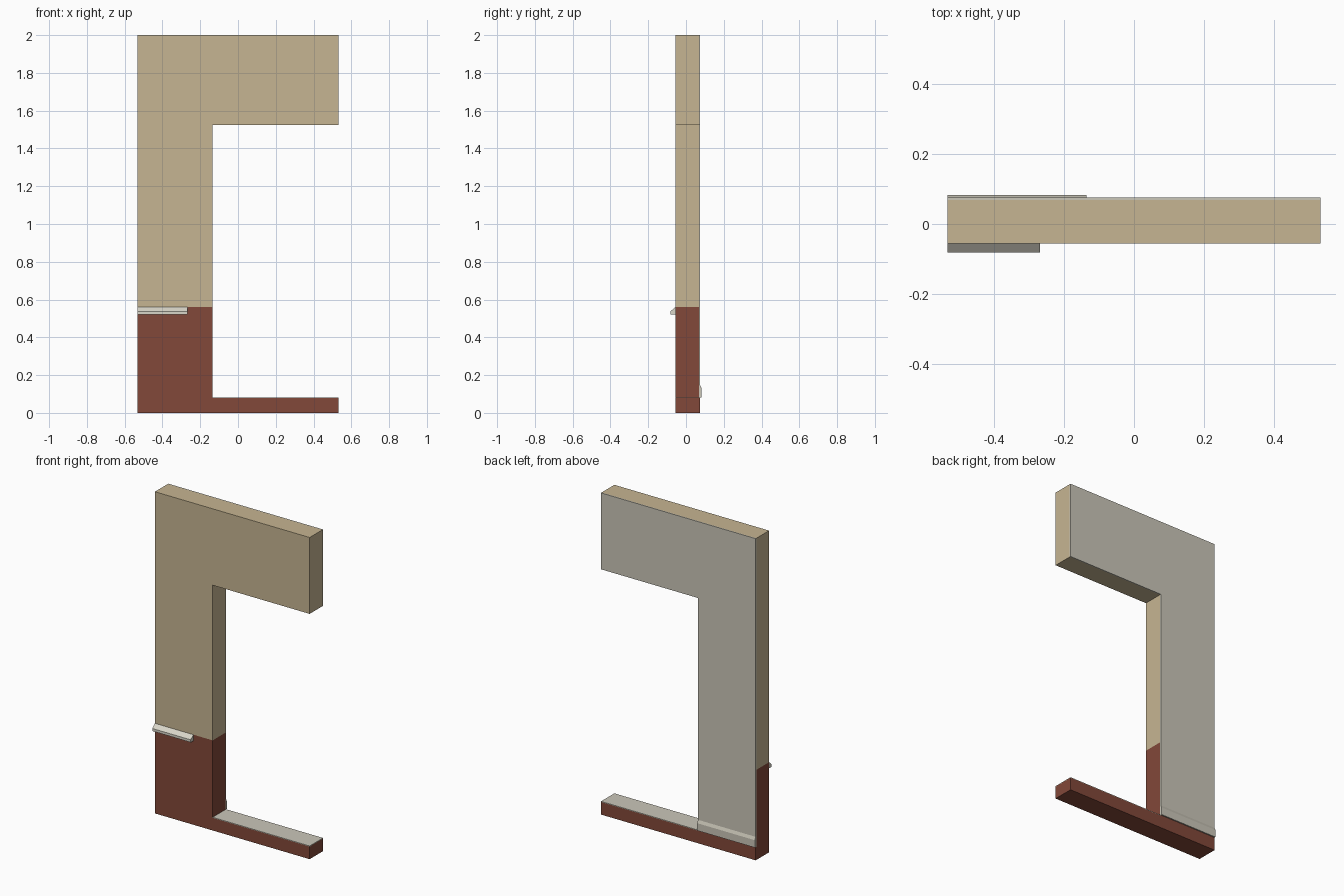
import bpy, bmesh

if "Cube" in bpy.data.objects:
    bpy.data.objects.remove(bpy.data.objects["Cube"])


def material(name, rgb):
    m = bpy.data.materials.new(name)
    m.diffuse_color = (*rgb, 1)
    m.use_nodes = True
    m.node_tree.nodes["Principled BSDF"].inputs["Base Color"].default_value = m.diffuse_color
    return m


TAN = material("tan_render", (0.565, 0.462, 0.287))
BRICK = material("red_brick", (0.223, 0.065, 0.041))
PLASTER = material("grey_plaster", (0.597, 0.571, 0.485))
TRIM = material("pale_trim", (0.694, 0.672, 0.584))


def extrude(name, mat, profile, start, end, axis):
    """Extrude a closed (a, z) profile along 'x' or 'y'."""
    bm = bmesh.new()
    place = (lambda a, z: (start, a, z)) if axis == 'x' else (lambda a, z: (a, start, z))
    face = bm.faces.new([bm.verts.new(place(a, z)) for a, z in profile])
    grown = bmesh.ops.extrude_face_region(bm, geom=[face])['geom']
    offset = (end - start, 0, 0) if axis == 'x' else (0, end - start, 0)
    bmesh.ops.translate(bm, vec=offset,
                        verts=[v for v in grown if isinstance(v, bmesh.types.BMVert)])
    bmesh.ops.recalc_face_normals(bm, faces=bm.faces)
    mesh = bpy.data.meshes.new(name)
    bm.to_mesh(mesh)
    bm.free()
    mesh.materials.append(mat)
    obj = bpy.data.objects.new(name, mesh)
    bpy.context.collection.objects.link(obj)
    return obj


L, R, JAMB = -0.532, 0.532, -0.135      # wall ends and opening edge
FRONT, INNER, BACK = -0.056, 0.068, 0.075
BASE, SPLIT, HEAD, TOP = 0.082, 0.56, 1.525, 2.0


def hooked(bottom):
    """Pier with an arm over the opening."""
    return [(L, bottom), (JAMB, bottom), (JAMB, HEAD), (R, HEAD), (R, TOP), (L, TOP)]


# Rendered upper wall
extrude("upper_wall", TAN, hooked(SPLIT), FRONT, INNER, 'y')

# Brick pier, and the low brick base under the whole width
extrude("brick_pier", BRICK,
        [(L, BASE), (JAMB, BASE), (JAMB, SPLIT), (L, SPLIT)], FRONT, INNER, 'y')
extrude("brick_base", BRICK,
        [(L, 0), (R, 0), (R, 0.078), (JAMB, 0.078), (JAMB, BASE), (L, BASE)],
        FRONT, BACK, 'y')

# Threshold in the opening
extrude("threshold", PLASTER,
        [(JAMB, 0.078), (R, 0.078), (R, BASE), (JAMB, BASE)], FRONT, BACK, 'y')

# Interior plaster lining
extrude("plaster_lining", PLASTER, hooked(BASE), INNER, BACK, 'y')

# Sloped outside ledge
extrude("outer_ledge", TRIM,
        [(FRONT, 0.522), (-0.082, 0.522), (-0.082, 0.538), (FRONT, SPLIT)],
        L, -0.268, 'x')

# Interior skirting board with a chamfered top
extrude("skirting_board", PLASTER,
        [(BACK, BASE), (0.083, BASE), (0.083, 0.128), (BACK, 0.146)],
        L, JAMB, 'x')
